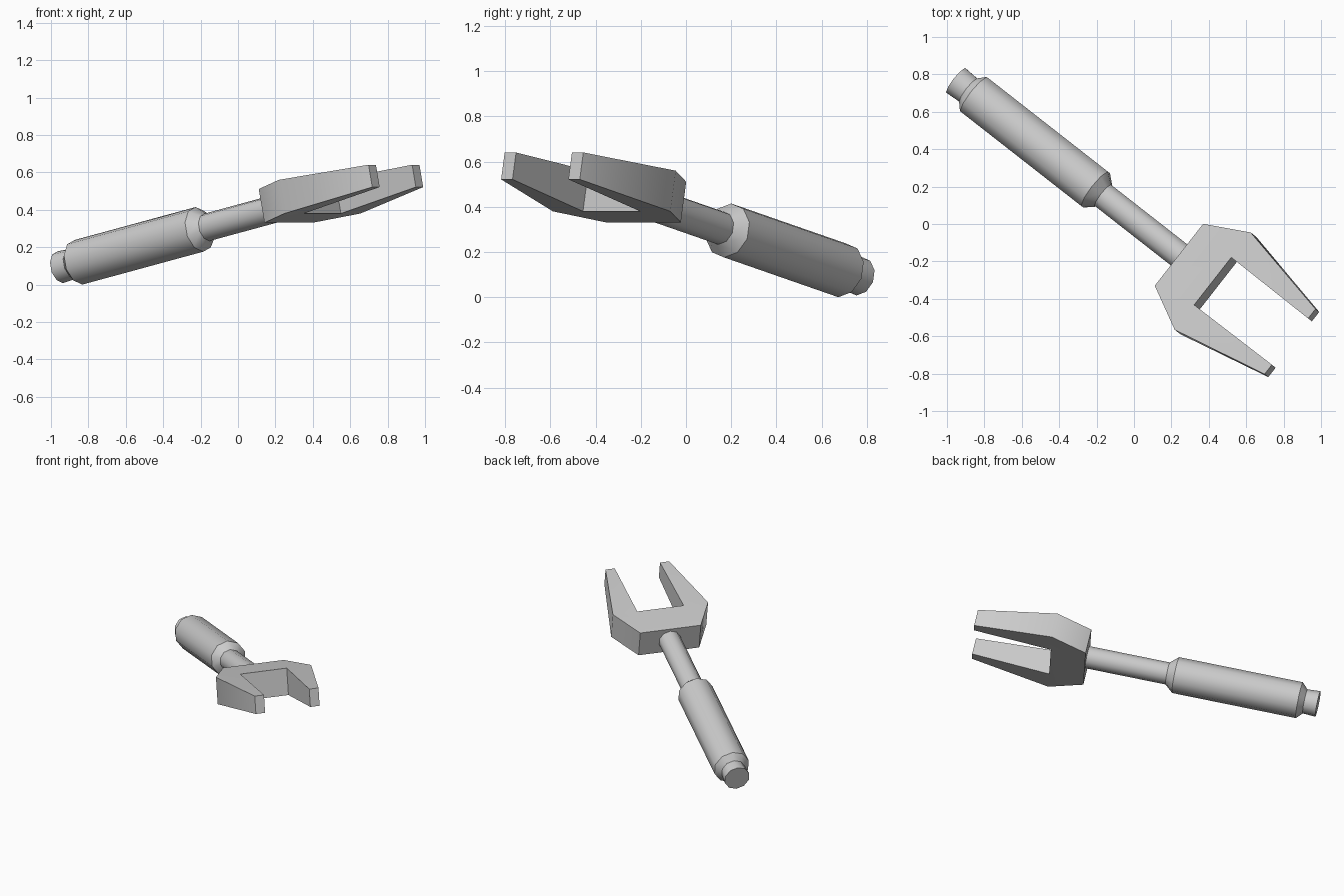
import bpy, bmesh, math
from mathutils import Matrix, Vector

if "Cube" in bpy.data.objects:
    bpy.data.objects.remove(bpy.data.objects["Cube"])

# Local frame: X along the tool, Y across, Z through the fork thickness
tilt = math.radians(12.1)
h = Vector((0.788, -0.616, 0)).normalized()
axis = (h * math.cos(tilt) + Vector((0, 0, math.sin(tilt)))).normalized()
side = Vector((-h.y, h.x, 0))
normal = axis.cross(side)
frame = Matrix((axis, side, normal)).transposed().to_4x4()
frame.translation = Vector((-0.95, 0.766, 0.098))


def finish(name, bm, angle):
    bmesh.ops.recalc_face_normals(bm, faces=bm.faces)
    bm.transform(frame)
    mesh = bpy.data.meshes.new(name)
    bm.to_mesh(mesh)
    bm.free()
    obj = bpy.data.objects.new(name, mesh)
    bpy.context.collection.objects.link(obj)
    bpy.ops.object.select_all(action='DESELECT')
    obj.select_set(True)
    bpy.context.view_layer.objects.active = obj
    bpy.ops.object.shade_smooth_by_angle(angle=math.radians(angle))
    return obj


def turned(name, profile, sides=10):
    bm = bmesh.new()
    rings = []
    for s, r in profile:
        rings.append([bm.verts.new((s, r * math.sin(a), r * math.cos(a)))
                      for a in (2 * math.pi * i / sides for i in range(sides))])
    for a, b in zip(rings, rings[1:]):
        for i in range(sides):
            j = (i + 1) % sides
            bm.faces.new((a[i], a[j], b[j], b[i]))
    bm.faces.new(rings[0])
    bm.faces.new(rings[-1])
    return finish(name, bm, 38)


# Grip with end knob, tapering into the shaft
parts = [turned("handle_and_shaft", [(0, 0.087), (0.087, 0.082), (0.126, 0.122),
                                     (0.966, 0.122), (1.02, 0.075), (1.6, 0.075)])]

# Fork head: half outline (along, across, half thickness), mirrored across
half = [(1.565, 0.21, 0.092), (1.799, 0.33, 0.092), (2.329, 0.221, 0.061),
        (2.329, 0.157, 0.061), (1.799, 0.161, 0.092)]
outline = half + [(s, -w, t) for s, w, t in reversed(half)]
bm = bmesh.new()
top = [bm.verts.new((s, w, t)) for s, w, t in outline]
bottom = [bm.verts.new((s, w, -t)) for s, w, t in outline]
for loop in (top, bottom):
    bm.faces.new([loop[i] for i in (0, 1, 4, 5, 8, 9)])
    bm.faces.new(loop[1:5])
    bm.faces.new(loop[5:9])
for i in range(10):
    j = (i + 1) % 10
    bm.faces.new((top[i], top[j], bottom[j], bottom[i]))
parts.append(finish("fork_head", bm, 42))

# Rest the model on the floor
low = min(v.co.z for o in parts for v in o.data.vertices)
for o in parts:
    o.data.transform(Matrix.Translation((0, 0, -low)))
